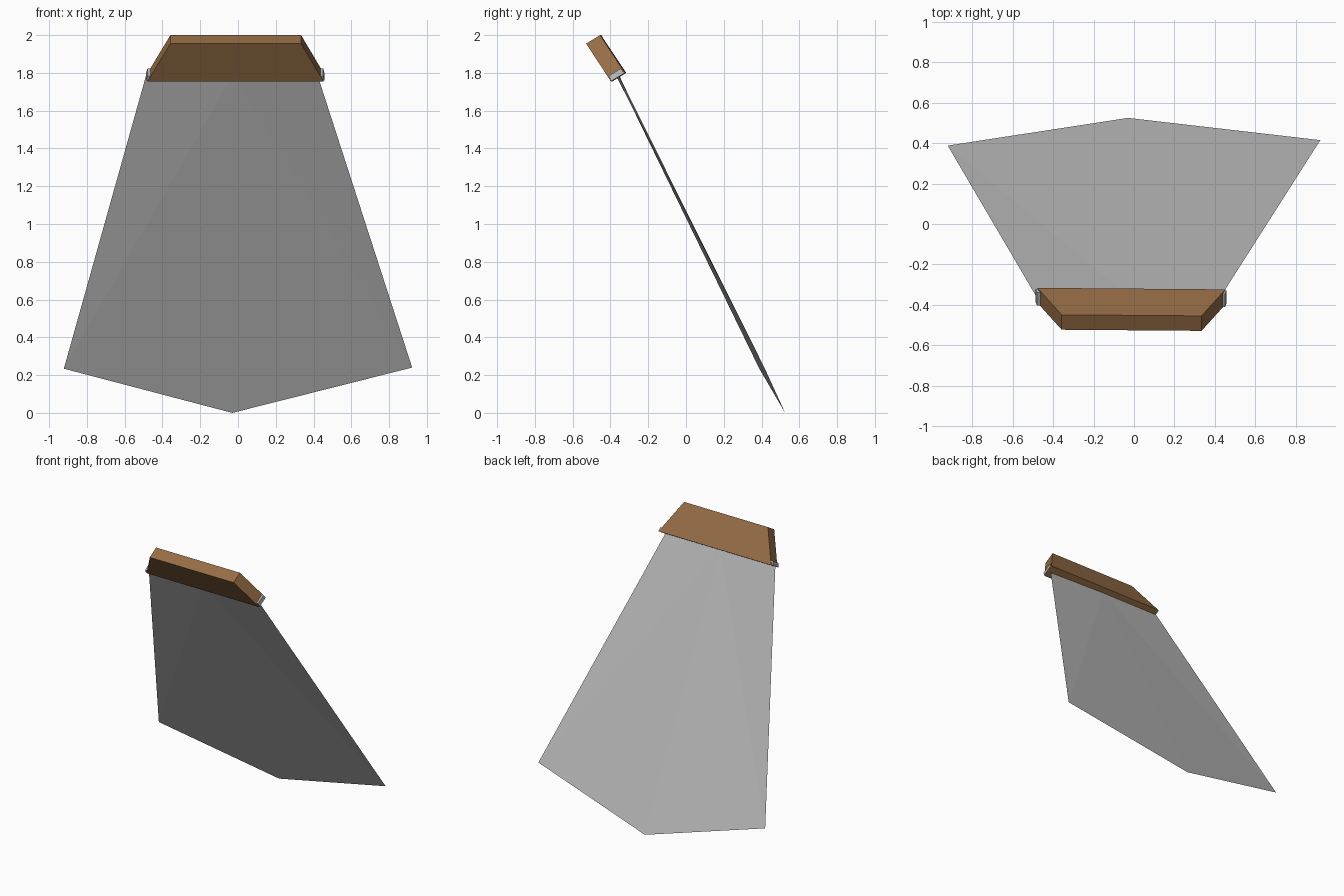
import bpy
from mathutils import Vector

if "Cube" in bpy.data.objects:
    bpy.data.objects.remove(bpy.data.objects["Cube"])


def material(name, rgb):
    m = bpy.data.materials.new(name)
    m.diffuse_color = (*rgb, 1)
    m.use_nodes = True
    m.node_tree.nodes["Principled BSDF"].inputs["Base Color"].default_value = m.diffuse_color
    return m


brown = material("brown wood", (0.31, 0.155, 0.061))
steel = material("grey steel", (0.48, 0.48, 0.48))


def build(name, verts, faces, mat):
    me = bpy.data.meshes.new(name)
    me.from_pydata([tuple(v) for v in verts], [], faces)
    me.materials.append(mat)
    ob = bpy.data.objects.new(name, me)
    bpy.context.collection.objects.link(ob)
    return ob


# Tilted frame of the tool: length runs up the handle, depth runs front to back
up = Vector((0, -0.132, 0.2))
depth = Vector((0, 0.074, 0.045))
origin = Vector((0, -0.394, 1.755))   # front lower edge of the handle
BOX = [(0, 1, 2, 3), (7, 6, 5, 4), (0, 4, 5, 1),
       (1, 5, 6, 2), (2, 6, 7, 3), (3, 7, 4, 0)]


def tilted_block(name, low, high, t, d, mat):
    """Trapezoid block: x range at the bottom and top, spans along up and depth."""
    verts = []
    for dd in d:
        for x, tt in ((low[0], t[0]), (low[1], t[0]), (high[1], t[1]), (high[0], t[1])):
            twist = Vector((0, -0.008 * x, 0))
            verts.append(origin + Vector((x, 0, 0)) + up * tt + depth * dd + twist)
    return build(name, verts, BOX, mat)


# Wooden grip, tapering towards the top
tilted_block("handle", (-0.478, 0.453), (-0.358, 0.334), (0, 1), (0, 1), brown)
# Metal collar whose ends show at the lower sides of the grip
tilted_block("blade_collar", (-0.487, 0.457), (-0.480, 0.451), (0.01, 0.13), (0.06, 0.94), steel)

# Thin blade: shared outline with a slightly raised centre on each side
outline = [(-0.487, -0.353, 1.785), (-0.922, 0.388, 0.234), (-0.03, 0.525, 0),
           (0.922, 0.415, 0.24), (0.422, -0.370, 1.785)]
mid = Vector((-0.03, -0.361, 1.785))
offset = depth.normalized() * 0.005
verts = outline + [mid - offset, mid + offset]
faces = []
for i in range(4):
    faces += [(5, i, i + 1), (6, i + 1, i)]
faces += [(5, 4, 6), (5, 6, 0)]
build("blade", verts, faces, steel)
